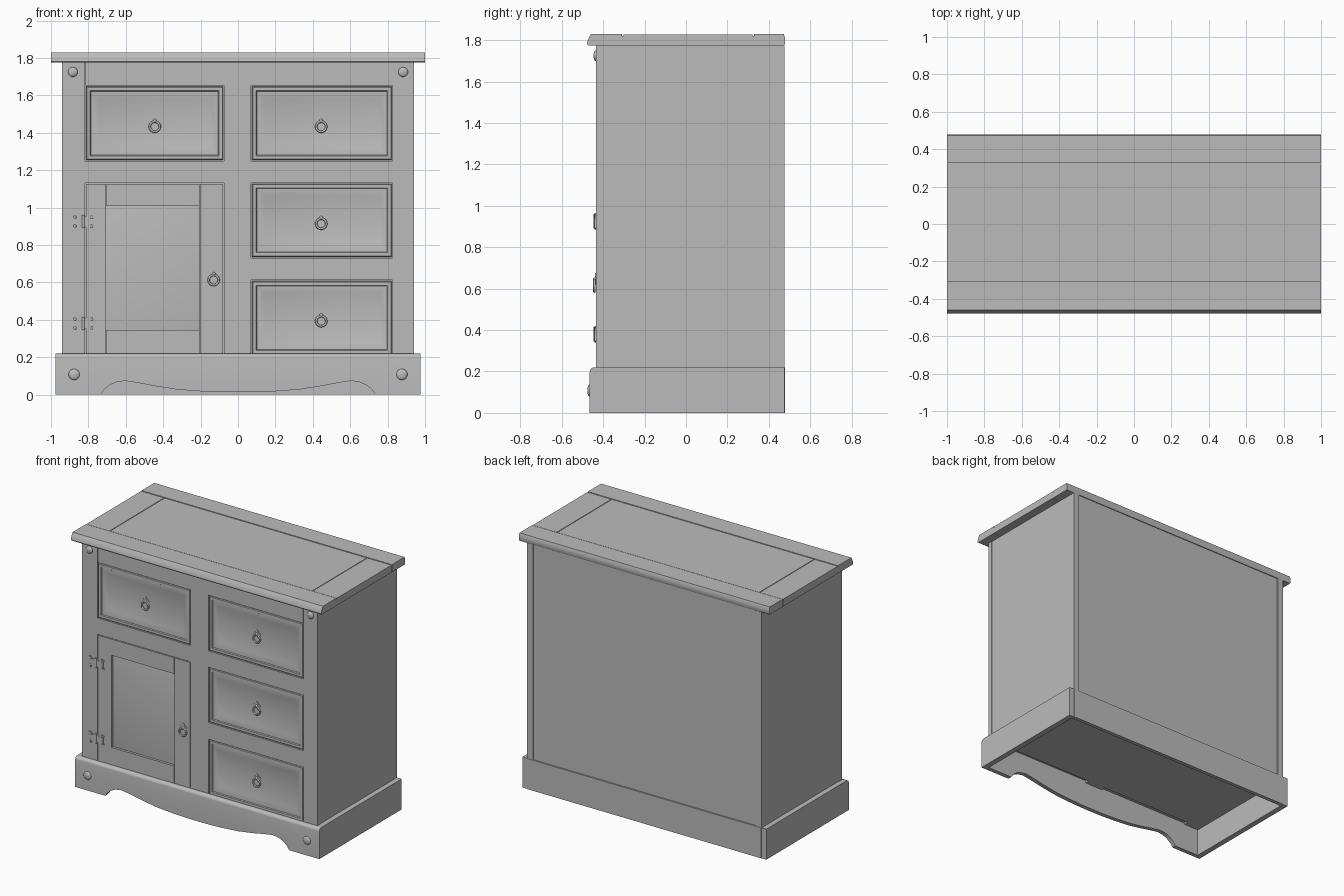
import bpy, bmesh, math
from mathutils import Matrix

if "Cube" in bpy.data.objects:
    bpy.data.objects.remove(bpy.data.objects["Cube"])

wood = bpy.data.materials.new("grey_wood")
wood.diffuse_color = (0.5, 0.5, 0.5, 1)
wood.use_nodes = True
wood.node_tree.nodes["Principled BSDF"].inputs["Base Color"].default_value = wood.diffuse_color


def finish(bm, name, angle=35):
    bmesh.ops.recalc_face_normals(bm, faces=bm.faces)
    me = bpy.data.meshes.new(name)
    bm.to_mesh(me)
    bm.free()
    me.polygons.foreach_set("use_smooth", [True] * len(me.polygons))
    me.set_sharp_from_angle(angle=math.radians(angle))
    me.materials.append(wood)
    ob = bpy.data.objects.new(name, me)
    bpy.context.collection.objects.link(ob)
    return ob


def box(name, x0, x1, y0, y1, z0, z1):
    bm = bmesh.new()
    m = Matrix.Translation(((x0 + x1) / 2, (y0 + y1) / 2, (z0 + z1) / 2))
    bmesh.ops.create_cube(bm, size=1, matrix=m @ Matrix.Diagonal((x1 - x0, y1 - y0, z1 - z0, 1)))
    return finish(bm, name)


def prism_bm(pts, axis, a, b):
    """Extrude a 2D outline along axis 'x' (y,z points) or 'y' (x,z points)."""
    bm = bmesh.new()
    put = (lambda p, t: (t, p[0], p[1])) if axis == "x" else (lambda p, t: (p[0], t, p[1]))
    lo = [bm.verts.new(put(p, a)) for p in pts]
    hi = [bm.verts.new(put(p, b)) for p in pts]
    bm.faces.new(lo)
    bm.faces.new(hi[::-1])
    n = len(pts)
    for i in range(n):
        j = (i + 1) % n
        bm.faces.new((lo[i], hi[i], hi[j], lo[j]))
    return bm


def panel(name, x0, x1, z0, z1, rings, y=-0.435):
    """Moulded front made of nested rectangles: (inset, depth behind y)."""
    bm = bmesh.new()
    prev = None
    for inset, d in rings:
        q = [(x0 + inset, z0 + inset), (x1 - inset, z0 + inset),
             (x1 - inset, z1 - inset), (x0 + inset, z1 - inset)]
        cur = [bm.verts.new((px, y + d, pz)) for px, pz in q]
        if prev:
            for i in range(4):
                j = (i + 1) % 4
                bm.faces.new((prev[i], prev[j], cur[j], cur[i]))
        else:
            bm.faces.new(cur[::-1])
        prev = cur
    bm.faces.new(prev)
    return finish(bm, name, 40)


def stud(name, x, y, z, r, depth):
    bm = bmesh.new()
    m = Matrix.Translation((x, y, z)) @ Matrix.Diagonal((r, depth, r, 1)) @ Matrix.Rotation(math.pi / 2, 4, "X")
    bmesh.ops.create_uvsphere(bm, u_segments=20, v_segments=10, radius=1, matrix=m)
    return finish(bm, name, 60)


def ring_pull(name, x, y, z):
    # lobed backplate, boss and hanging ring
    plate = []
    for i in range(32):
        t = i * math.tau / 32
        r = 0.022 + 0.006 * math.cos(4 * t)
        plate.append((x + r * math.cos(t), z + 0.035 + r * math.sin(t)))
    finish(prism_bm(plate, "y", y - 0.004, y + 0.002), name + "_plate")
    stud(name + "_boss", x, y - 0.004, z + 0.032, 0.010, 0.011)
    bpy.ops.mesh.primitive_torus_add(major_segments=28, minor_segments=8, major_radius=0.027,
                                     minor_radius=0.006, location=(x, y - 0.008, z),
                                     rotation=(math.pi / 2, 0, 0))
    ob = bpy.context.object
    ob.name = name + "_ring"
    ob.data.materials.append(wood)
    bpy.ops.object.shade_smooth()


def hinge(name, x, z):
    half = [(0.008, 0.03), (0.028, 0.02), (0.042, 0.04), (0.065, 0.032), (0.056, 0.012)]
    right = half + [(a, -b) for a, b in half[::-1]]
    pts = right + [(-a, -b) for a, b in right]
    finish(prism_bm([(x + a, z + b) for a, b in pts], "y", -0.441, -0.433), name + "_leaves")
    bm = bmesh.new()
    bmesh.ops.create_cone(bm, cap_ends=True, segments=14, radius1=0.008, radius2=0.008,
                          depth=0.07, matrix=Matrix.Translation((x, -0.438, z)))
    finish(bm, name + "_barrel")
    for sx in (-1, 1):
        for sz in (-1, 1):
            stud(name + "_screw", x + sx * 0.045, -0.441, z + sz * 0.024, 0.008, 0.004)


# --- carcass ---
box("carcass_core", -0.905, 0.905, -0.402, 0.468, 0.20, 1.775)
for s, n in ((-1, "left"), (1, "right")):
    a, b = sorted((s * 0.89, s * 0.937))
    box(n + "_side_panel", a, b, -0.40, 0.475, 0.20, 1.775)

# --- face frame ---
F0, F1 = -0.435, -0.40
box("left_stile", -0.94, -0.817, F0, F1, 0.20, 1.775)
box("right_stile", 0.827, 0.94, F0, F1, 0.20, 1.775)
box("top_rail", -0.815, 0.825, F0, F1, 1.652, 1.775)
box("centre_divider", -0.075, 0.07, F0, F1, 0.20, 1.652)
box("left_rail", -0.817, -0.075, F0, F1, 1.132, 1.25)
box("right_upper_rail", 0.07, 0.827, F0, F1, 1.132, 1.25)
box("right_lower_rail", 0.07, 0.827, F0, F1, 0.612, 0.732)

# --- drawers with recessed moulded fronts ---
drawer_rings = [(0, 0.034), (0, 0.004), (0.004, 0), (0.022, 0), (0.026, 0.007),
                (0.034, 0.007), (0.064, 0.019)]
drawers = [("left_drawer", -0.812, -0.08, 1.255, 1.647, -0.445),
           ("top_right_drawer", 0.075, 0.822, 1.255, 1.647, 0.445),
           ("middle_right_drawer", 0.075, 0.822, 0.737, 1.127, 0.445),
           ("bottom_right_drawer", 0.075, 0.822, 0.215, 0.607, 0.445)]
for n, x0, x1, z0, z1, hx in drawers:
    panel(n, x0, x1, z0, z1, drawer_rings)
    ring_pull(n + "_pull", hx, -0.416, (z0 + z1) / 2 - 0.018)

# --- door: stiles, rails, raised panel ---
box("door_left_stile", -0.812, -0.706, F0, F1, 0.21, 1.127)
box("door_right_stile", -0.204, -0.08, F0, F1, 0.21, 1.127)
box("door_top_rail", -0.704, -0.206, F0, F1, 1.01, 1.127)
box("door_bottom_rail", -0.704, -0.206, F0, F1, 0.21, 0.345)
panel("door_panel", -0.705, -0.205, 0.344, 1.011, [(0, 0.034), (0, 0.018), (0.065, 0.006)])
ring_pull("door_pull", -0.13, -0.435, 0.613)
hinge("upper_hinge", -0.827, 0.925)
hinge("lower_hinge", -0.827, 0.38)

# --- plinth: scalloped front board with rounded top edge ---
arch = [(0.735, 0), (0.715, 0.028), (0.685, 0.052), (0.65, 0.067), (0.605, 0.074),
        (0.55, 0.066), (0.45, 0.047), (0.33, 0.028), (0.2, 0.018), (0.1, 0.014)]
outline = ([(-0.975, 0.22), (-0.975, 0)] + [(-x, z) for x, z in arch] + [(0, 0.013)]
           + arch[::-1] + [(0.975, 0), (0.975, 0.22)])
bm = prism_bm(outline, "y", -0.465, -0.434)
edge = [e for e in bm.edges if all(v.co.z > 0.21 and v.co.y < -0.46 for v in e.verts)]
bmesh.ops.bevel(bm, geom=edge, offset=0.022, segments=5, profile=0.5, affect="EDGES")
finish(bm, "plinth_front")
box("plinth_left", -0.975, -0.935, -0.434, 0.475, 0, 0.22)
box("plinth_right", 0.935, 0.975, -0.434, 0.475, 0, 0.22)
box("plinth_back", -0.935, 0.935, 0.45, 0.478, 0, 0.22)

# --- round studs on frame and plinth ---
for s in (-1, 1):
    stud("frame_stud", s * 0.883, -0.435, 1.725, 0.026, 0.012)
    stud("plinth_stud", s * 0.876, -0.465, 0.108, 0.03, 0.012)

# --- planked top with shaped front and back edges ---
Z0, Z1 = 1.775, 1.83
front = [(-0.308, Z0), (-0.472, Z0), (-0.478, 1.782), (-0.476, 1.795), (-0.468, 1.815),
         (-0.459, Z1), (-0.308, Z1)]
finish(prism_bm(front, "x", -1, 1), "top_front_board")
back = [(0.328, Z0), (0.474, Z0), (0.478, 1.782), (0.478, 1.812), (0.472, Z1), (0.328, Z1)]
finish(prism_bm(back, "x", -1, 1), "top_back_board")
box("top_left_end", -1, -0.816, -0.302, 0.322, Z0, 1.828)
box("top_right_end", 0.808, 1, -0.302, 0.322, Z0, 1.828)
box("top_centre_panel", -0.811, 0.803, -0.302, 0.322, Z0, 1.828)
box("top_groove_floor", -0.998, 0.998, -0.31, 0.33, Z0 + 0.001, 1.82)
